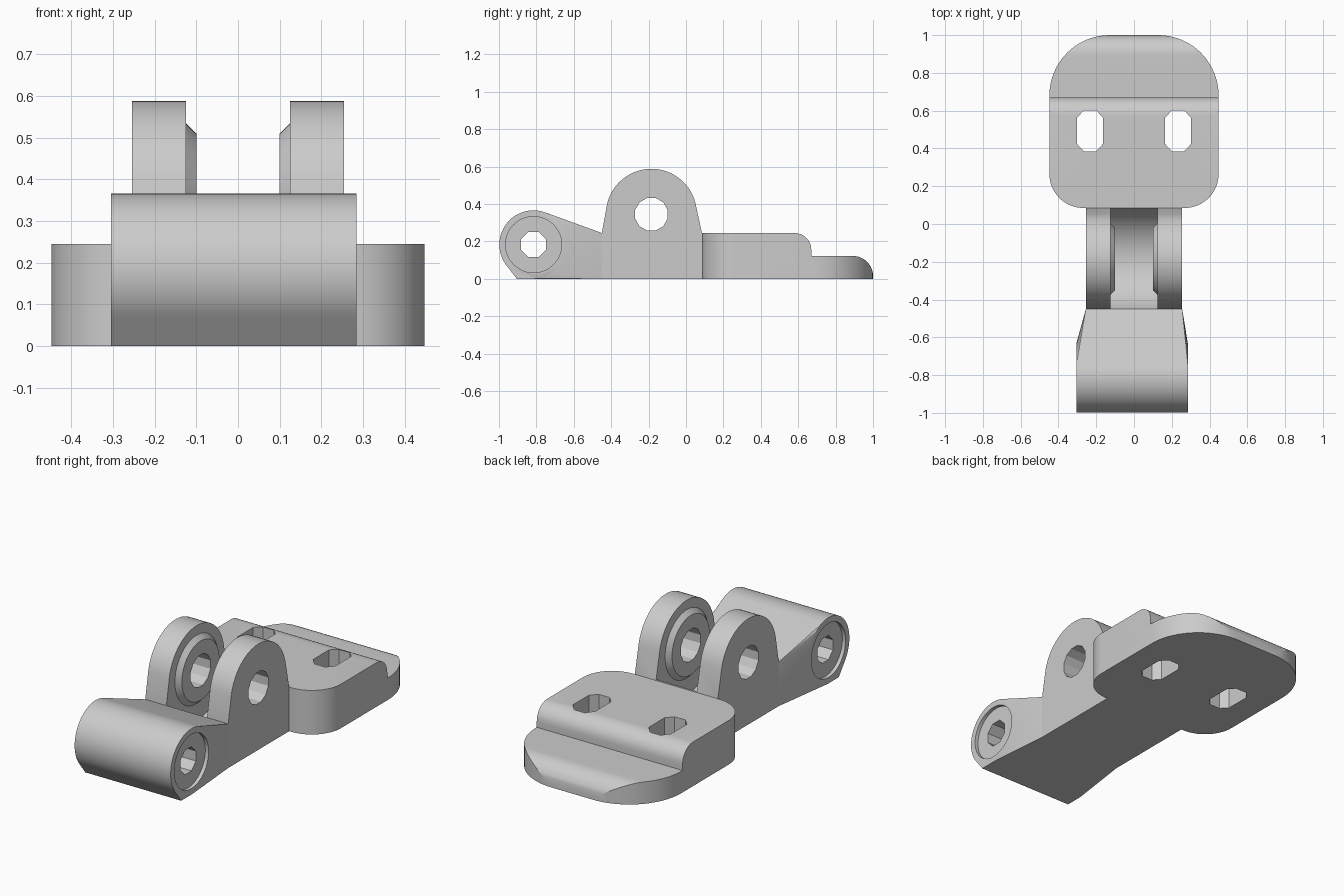
import bpy, bmesh
from math import sin, cos, pi, radians

cube = bpy.data.objects.get("Cube")
if cube:
    bpy.data.objects.remove(cube, do_unlink=True)

grey = bpy.data.materials.new("light grey")
grey.use_nodes = True
grey.diffuse_color = (0.6, 0.6, 0.6, 1)
grey.node_tree.nodes["Principled BSDF"].inputs["Base Color"].default_value = (0.6, 0.6, 0.6, 1)

BARREL = (-0.815, 0.183)   # barrel axis in y, z
PIN = (-0.185, 0.345)      # lug hole axis in y, z


def arc(centre, r, start, end, n):
    """Points on an arc, angles in degrees."""
    angles = [radians(start + (end - start) * i / n) for i in range(n + 1)]
    return [(centre[0] + r * cos(a), centre[1] + r * sin(a)) for a in angles]


def ring(centre, r, n, turn=0):
    return arc(centre, r, turn, turn + 360, n)[:-1]


def finish(name, bm):
    bmesh.ops.recalc_face_normals(bm, faces=bm.faces)
    mesh = bpy.data.meshes.new(name)
    bm.to_mesh(mesh)
    bm.free()
    mesh.materials.append(grey)
    obj = bpy.data.objects.new(name, mesh)
    bpy.context.collection.objects.link(obj)
    return obj


def loft(name, ends, axis="x"):
    """Solid between two matching outlines; ends = [(position, outline), ...]."""
    bm = bmesh.new()
    rows = []
    for t, pts in ends:
        rows.append([bm.verts.new((t, u, v) if axis == "x" else (u, v, t)) for u, v in pts])
    low, high = rows
    n = len(low)
    bm.faces.new(low)
    bm.faces.new(high)
    for i in range(n):
        j = (i + 1) % n
        bm.faces.new((low[i], low[j], high[j], high[i]))
    return finish(name, bm)


def prism(name, pts, a, b, axis="x"):
    return loft(name, [(a, pts), (b, pts)], axis)


def boolean(obj, tool, operation="DIFFERENCE"):
    tool.hide_render = True
    mod = obj.modifiers.new("cut", "BOOLEAN")
    mod.operation = operation
    mod.solver = "EXACT"
    mod.object = tool
    bpy.context.view_layer.objects.active = obj
    bpy.ops.object.modifier_apply(modifier=mod.name)
    bpy.data.objects.remove(tool, do_unlink=True)


# Barrel arm: a hull from the barrel to the narrower lug block
bm = bmesh.new()
for x in (-0.305, 0.285):
    for y, z in ring(BARREL, 0.183, 64, 90) + [(-0.905, 0)]:
        bm.verts.new((x, y, z))
for x in (-0.255, 0.255):
    for z in (0, 0.245):
        bm.verts.new((x, -0.45, z))
hull = bmesh.ops.convex_hull(bm, input=bm.verts)
loose = {g for g in hull["geom_interior"] + hull["geom_unused"] if isinstance(g, bmesh.types.BMVert)}
bmesh.ops.delete(bm, geom=list(loose), context="VERTS")
bmesh.ops.dissolve_limit(bm, angle_limit=radians(0.5), verts=bm.verts, edges=bm.edges)
barrel_arm = finish("barrel_arm", bm)

# Round end recesses and the octagonal bore
for a, b in ((-0.4, -0.285), (0.265, 0.4)):
    boolean(barrel_arm, prism("recess_cutter", ring(BARREL, 0.15, 48), a, b))
boolean(barrel_arm, prism("bore_cutter", ring(BARREL, 0.073, 8, 22.5), -0.5, 0.5))

# Lug block, with a round slot between the two lugs
outline = [(-0.45, 0), (0.085, 0), (0.085, 0.245)]
outline += arc(PIN, 0.243, 10, 170, 32) + [(-0.45, 0.245)]
lug_block = prism("lug_block", outline, -0.255, 0.255)
boolean(lug_block, prism("slot_cutter", ring(PIN, 0.285, 64), -0.125, 0.125))
boolean(lug_block, prism("pin_cutter", ring(PIN, 0.09, 12, 15), -0.5, 0.5))

# Tapered bosses on the inner lug faces
parts = [barrel_arm, lug_block]
for side, label in ((1, "left"), (-1, "right")):
    boss = loft(label + "_boss", [(side * 0.1, ring(PIN, 0.165, 48)), (side * 0.126, ring(PIN, 0.191, 48))])
    boolean(boss, prism("pin_cutter", ring(PIN, 0.09, 12, 15), -0.5, 0.5))
    parts.append(boss)

# Stepped mounting plate: side profile trimmed to the rounded plan
profile = [(0.085, 0), (1, 0), (1, 0.015)]
profile += arc((0.893, 0.015), 0.107, 0, 90, 10)[1:]
profile += [(0.67, 0.122)] + arc((0.58, 0.155), 0.09, 0, 90, 8) + [(0.085, 0.245)]
plate = prism("mounting_plate", profile, -0.6, 0.6)
half = arc((0.268, 0.265), 0.18, -90, 0, 16) + arc((0.128, 0.68), 0.32, 0, 90, 20)
plan = half + [(-x, y) for x, y in reversed(half)]
boolean(plate, prism("plan_trim", plan, -0.1, 0.5, "z"), "INTERSECT")

# Two elongated screw holes
for x in (-0.233, 0.233):
    slot = [(x + sx * u, 0.493 + sy * v) for sx, sy, pair in (
        (1, 1, ((0.068, 0.07), (0.033, 0.108))), (-1, 1, ((0.033, 0.108), (0.068, 0.07))),
        (-1, -1, ((0.068, 0.07), (0.033, 0.108))), (1, -1, ((0.033, 0.108), (0.068, 0.07))))
        for u, v in pair]
    boolean(plate, prism("screw_cutter", slot, -0.1, 0.5, "z"))
parts.append(plate)

# Smooth the curves and keep the edges crisp
for obj in parts:
    bpy.ops.object.select_all(action="DESELECT")
    obj.select_set(True)
    bpy.context.view_layer.objects.active = obj
    bpy.ops.object.shade_smooth_by_angle(angle=radians(25))
